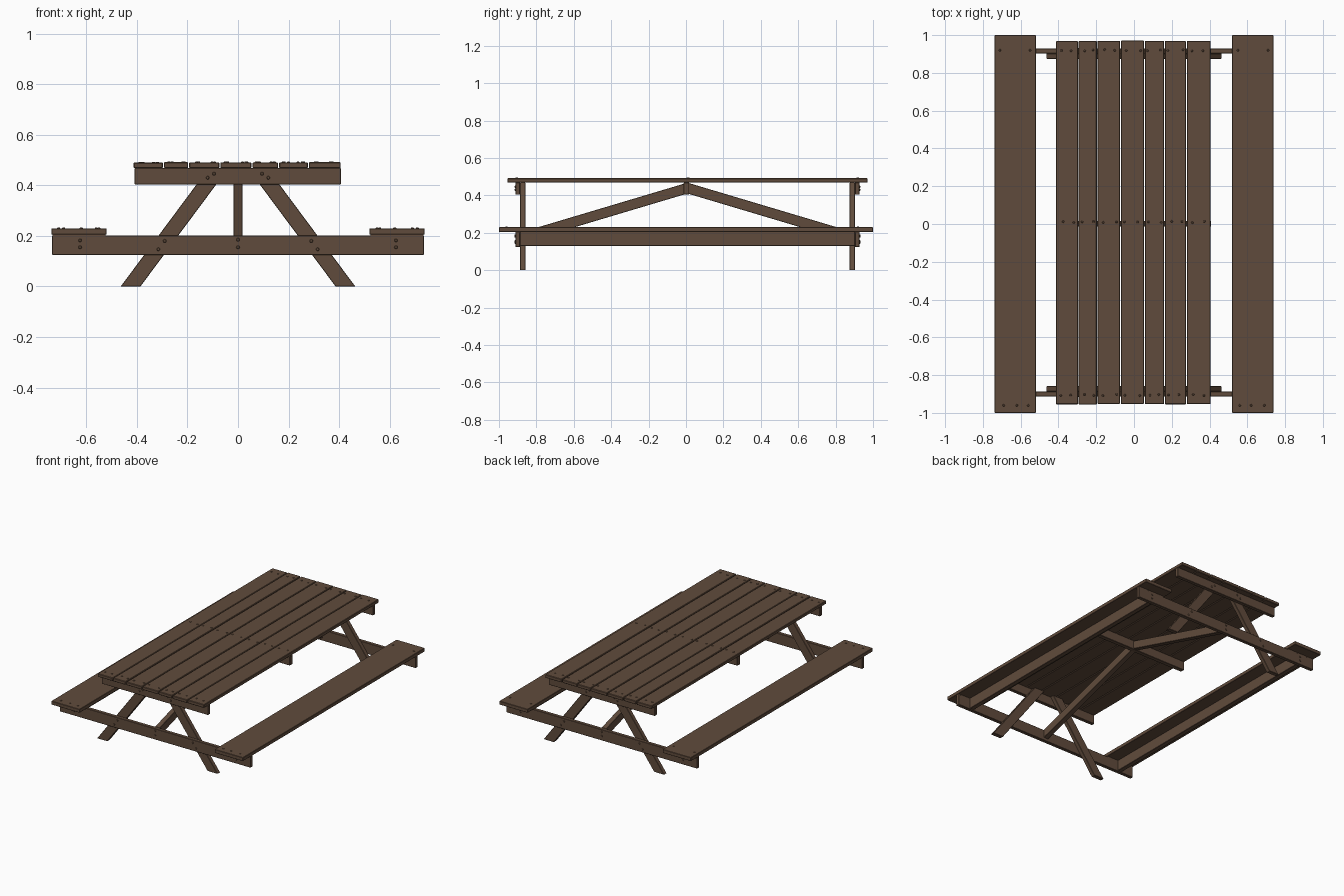
import bpy, bmesh, math, random
from mathutils import Matrix, Vector

random.seed(4)
if "Cube" in bpy.data.objects:
    bpy.data.objects.remove(bpy.data.objects["Cube"])

WOOD_RGBA = (0.118, 0.071, 0.045, 1.0)
wood = bpy.data.materials.new("weathered brown wood")
wood.use_nodes = True
wood.diffuse_color = WOOD_RGBA
bsdf = wood.node_tree.nodes["Principled BSDF"]
bsdf.inputs["Base Color"].default_value = WOOD_RGBA
bsdf.inputs["Roughness"].default_value = 0.9


def finish(name, bm, bevel=0.0):
    bmesh.ops.recalc_face_normals(bm, faces=bm.faces)
    mesh = bpy.data.meshes.new(name)
    bm.to_mesh(mesh)
    bm.free()
    mesh.materials.append(wood)
    ob = bpy.data.objects.new(name, mesh)
    bpy.context.collection.objects.link(ob)
    if bevel:
        mod = ob.modifiers.new("worn edges", 'BEVEL')
        mod.width = bevel
        mod.segments = 1
    return ob


def board(name, x0, x1, y0, y1, z0, z1, bevel=0.002):
    """Straight board given by its extents."""
    bm = bmesh.new()
    bmesh.ops.create_cube(bm, size=1)
    bmesh.ops.scale(bm, vec=(x1 - x0, y1 - y0, z1 - z0), verts=bm.verts)
    bmesh.ops.translate(bm, vec=((x0 + x1) / 2, (y0 + y1) / 2, (z0 + z1) / 2), verts=bm.verts)
    return finish(name, bm, bevel)


def prism(name, profile, offset):
    """Profile polygon pushed along an offset vector."""
    bm = bmesh.new()
    face = bm.faces.new([bm.verts.new(p) for p in profile])
    ext = bmesh.ops.extrude_face_region(bm, geom=[face])
    moved = [v for v in ext["geom"] if isinstance(v, bmesh.types.BMVert)]
    bmesh.ops.translate(bm, vec=offset, verts=moved)
    return finish(name, bm, 0.002)


def nails(name, points, direction, radius=0.007, height=0.004):
    """Low, tapered nail heads facing one direction."""
    bm = bmesh.new()
    turn = Vector((0, 0, 1)).rotation_difference(Vector(direction)).to_matrix().to_4x4()
    for p in points:
        bmesh.ops.create_cone(bm, cap_ends=True, segments=8, radius1=radius,
                              radius2=radius * 0.6, depth=height,
                              matrix=Matrix.Translation(p) @ turn)
    return finish(name, bm)


# Table top planks, uneven in width and slightly in length
TOP_LOW, TOP_HIGH = 0.468, 0.491
edges = [-0.415, -0.295, -0.195, -0.072, 0.055, 0.161, 0.278, 0.408]
top_nails = []
for i, (a, b) in enumerate(zip(edges, edges[1:])):
    shift = random.uniform(-0.003, 0.003)
    rise = random.uniform(-0.001, 0.001)
    board(f"top_plank_{i + 1}", a + 0.002, b - 0.002, -0.953 + shift, 0.97 + shift,
          TOP_LOW, TOP_HIGH + rise, 0.003)
    for y in (-0.905, 0.01, 0.92):
        for t in (0.25, 0.75):
            x = a + (b - a) * t + random.uniform(-0.012, 0.012)
            top_nails.append((x, y + random.uniform(-0.004, 0.004), TOP_HIGH + rise + 0.001))
nails("top_nails", top_nails, (0, 0, 1))

# Centre support under the top
board("centre_top_support", -0.408, 0.408, -0.013, 0.017, 0.405, TOP_LOW)

MID_Y = 0.008
for end, label in ((-1, "front"), (1, "back")):
    outer, inner, leg_in = (MID_Y + end * d for d in (0.92, 0.895, 0.866))
    lo, hi = sorted((outer, inner))
    # Seat crossbeam and top support on the outside of the legs
    board(f"{label}_seat_crossbeam", -0.735, 0.735, lo, hi, 0.125, 0.201)
    board(f"{label}_top_support", -0.41, 0.408, lo, hi, 0.404, TOP_LOW)
    # Slanted legs
    for side, sname in ((1, "left"), (-1, "right")):
        foot, head, half = 0.425, 0.077, 0.039
        profile = [(side * x, inner, z) for x, z in (
            (foot - half, 0), (foot + half, 0), (head + half, TOP_LOW), (head - half, TOP_LOW))]
        prism(f"{label}_{sname}_leg", profile, (0, leg_in - inner, 0))
    # Diagonal brace from the crossbeam up to the centre
    profile = [(-0.018, y, z) for y, z in (
        (MID_Y, 0.41), (MID_Y, TOP_LOW), (inner, 0.201), (inner, 0.143))]
    prism(f"{label}_diagonal_brace", profile, (0.036, 0, 0))
    # Nails joining legs, rails and braces to the crossbeams
    points = [(0, 0.155), (0, 0.185)]
    for s in (-1, 1):
        points += [(s * x, z) for x, z in (
            (0.625, 0.155), (0.625, 0.182), (0.29, 0.18), (0.315, 0.147),
            (0.12, 0.43), (0.095, 0.446))]
    nails(f"{label}_joint_nails", [(x, outer + end * 0.001, z) for x, z in points],
          (0, end, 0), 0.008, 0.006)

# Benches with a rail beneath each seat
for side, sname in ((1, "left"), (-1, "right")):
    x0, x1 = sorted((side * 0.52, side * 0.738))
    board(f"{sname}_seat", x0, x1, -1, 1, 0.205, 0.23)
    board(f"{sname}_seat_rail", side * 0.625 - 0.016, side * 0.625 + 0.016,
          MID_Y - 0.896, MID_Y + 0.896, 0.13, 0.206)
    nails(f"{sname}_seat_nails",
          [(side * x, y, 0.231) for x, y in (
              (0.55, 0.92), (0.71, 0.92), (0.56, -0.96), (0.62, -0.96), (0.69, -0.96))],
          (0, 0, 1))
    # Spacers closing the gap between crossbeam and seat
    for end in (-1, 1):
        y = MID_Y + end * 0.9075
        board(f"{sname}_seat_spacer", x0 + 0.004, x1 - 0.004,
              y - 0.012, y + 0.012, 0.199, 0.206, 0)
